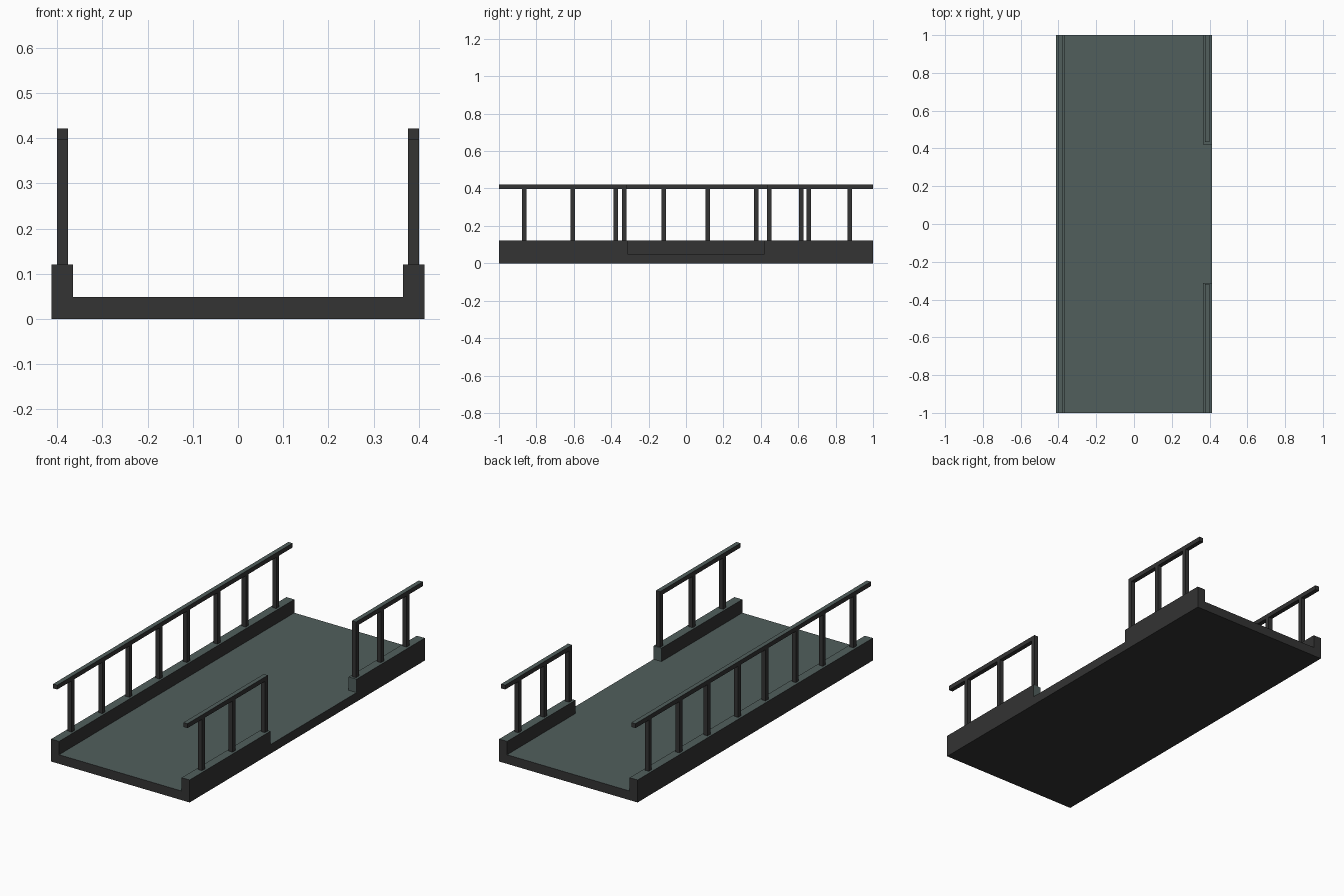
import bpy, bmesh
from mathutils import Vector

if "Cube" in bpy.data.objects:
    bpy.data.objects.remove(bpy.data.objects["Cube"])


def material(name, rgb):
    m = bpy.data.materials.new(name)
    m.diffuse_color = (*rgb, 1)
    m.use_nodes = True
    m.node_tree.nodes["Principled BSDF"].inputs["Base Color"].default_value = m.diffuse_color
    return m


DARK = material("dark_grey", (0.033, 0.033, 0.033))
GREEN = material("slate_green", (0.082, 0.113, 0.108))


def box(name, x, y, z, green_ends=False):
    """Box from ranges; upward faces (and inner gap ends) are slate green."""
    bm = bmesh.new()
    bmesh.ops.create_cube(bm, size=1)
    for v in bm.verts:
        v.co = Vector([r[0] if c < 0 else r[1] for c, r in zip(v.co, (x, y, z))])
    bm.normal_update()
    for f in bm.faces:
        gap_end = green_ends and abs(f.normal.y) > 0.5 and abs(f.calc_center_median().y) < 0.9
        f.material_index = 1 if f.normal.z > 0.5 or gap_end else 0
    me = bpy.data.meshes.new(name)
    bm.to_mesh(me)
    bm.free()
    me.materials.append(DARK)
    me.materials.append(GREEN)
    ob = bpy.data.objects.new(name, me)
    bpy.context.collection.objects.link(ob)


def railing(name, side, curb_y, rail_y, posts):
    """Curb, posts and handrail along one stretch of an edge."""
    def xr(a, b):
        return tuple(sorted((side * a, side * b)))
    box(name + "_curb", xr(0.365, 0.412), curb_y, (0.049, 0.121), True)
    box(name + "_handrail", xr(0.376, 0.400), rail_y, (0.397, 0.421))
    for i, y in enumerate(posts):
        box(f"{name}_post_{i}", xr(0.376, 0.400), (y - 0.012, y + 0.012), (0.121, 0.397))


# walkway deck
box("deck", (-0.412, 0.412), (-1, 1), (0, 0.049))

# full left railing, right railing split by an opening
railing("left", -1, (-1, 1), (-1, 1),
        (-0.865, -0.605, -0.375, -0.118, 0.115, 0.375, 0.615, 0.875))
railing("right_front", 1, (-1, -0.313), (-1, -0.318), (-0.865, -0.605, -0.33))
railing("right_back", 1, (0.42, 1), (0.433, 1), (0.445, 0.657, 0.875))
